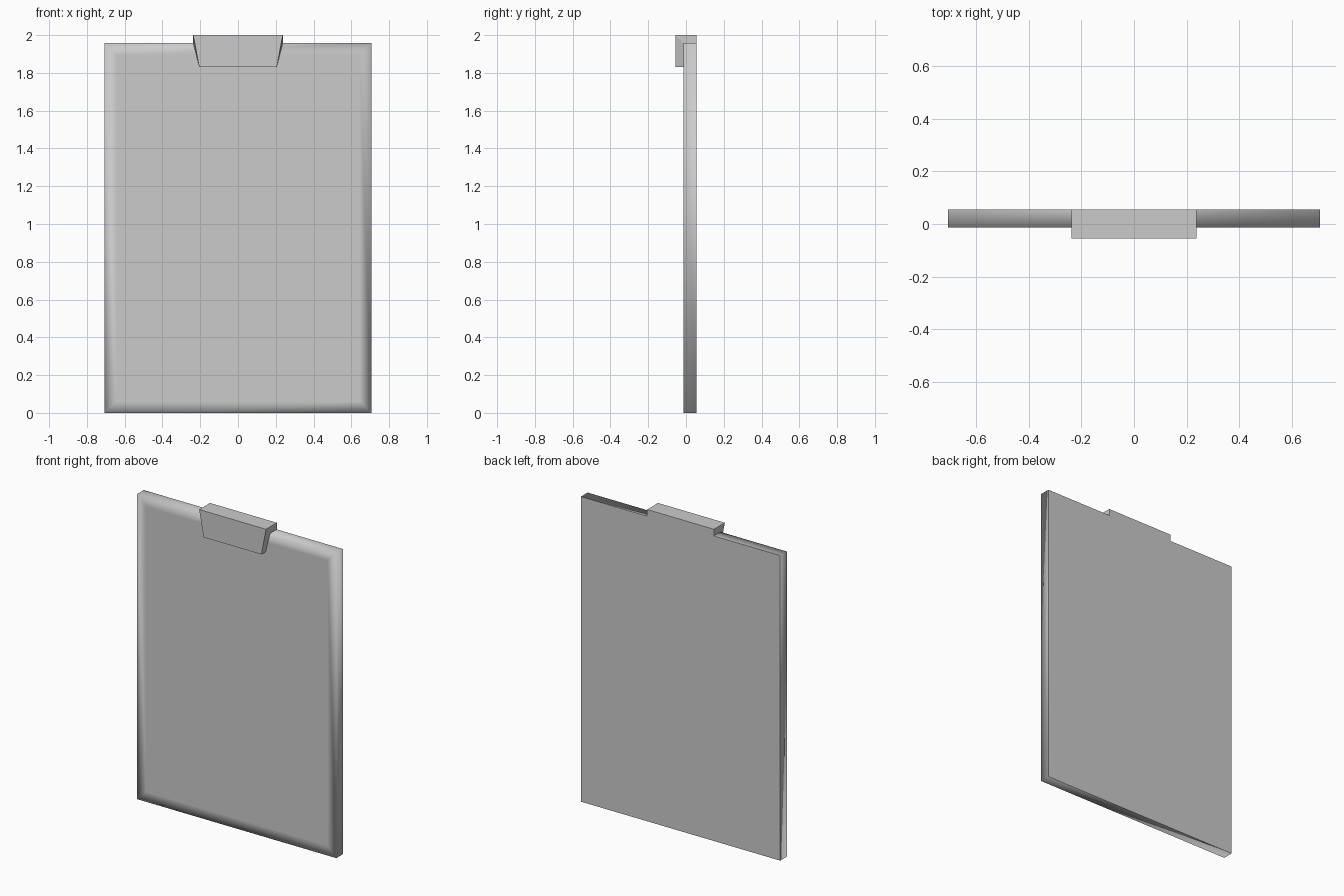
import bpy
import bmesh

cube = bpy.data.objects.get("Cube")
if cube:
    bpy.data.objects.remove(cube, do_unlink=True)

# Overall sizes
HALF_W, BOARD_TOP = 0.707, 1.957
FRONT, BACK = -0.013, 0.055
RIM = 0.09

grey = bpy.data.materials.new("light grey")
grey.use_nodes = True
colour = (0.6, 0.6, 0.6, 1)
grey.diffuse_color = colour
grey.node_tree.nodes["Principled BSDF"].inputs["Base Color"].default_value = colour


def add_object(name, bm):
    bmesh.ops.recalc_face_normals(bm, faces=bm.faces)
    mesh = bpy.data.meshes.new(name)
    bm.to_mesh(mesh)
    bm.free()
    mesh.materials.append(grey)
    obj = bpy.data.objects.new(name, mesh)
    bpy.context.collection.objects.link(obj)
    return obj


# Board: a slab with a softly shaded front rim and a crisp flat back
bm = bmesh.new()
bmesh.ops.create_cube(bm, size=1)
for v in bm.verts:
    v.co = (HALF_W if v.co.x > 0 else -HALF_W,
            BACK if v.co.y > 0 else FRONT,
            BOARD_TOP if v.co.z > 0 else 0)
bm.normal_update()
front_face = min(bm.faces, key=lambda f: f.normal.y)
bmesh.ops.inset_region(bm, faces=[front_face], thickness=RIM)
for f in bm.faces:
    f.smooth = True
for e in bm.edges:
    e.smooth = not all(v.co.y > 0 for v in e.verts)
add_object("board", bm)

# Clip: a hooked block over the top edge, narrowing downwards
TOP, LIP = 2.0, 1.83
WIDE, NARROW = 0.237, 0.205
profile = [(-0.055, TOP), (-0.055, LIP), (FRONT, LIP),
           (FRONT, BOARD_TOP), (BACK, BOARD_TOP), (BACK, TOP)]
bm = bmesh.new()
sides = []
for s in (-1, 1):
    side = [bm.verts.new((s * (NARROW if z == LIP else WIDE), y, z))
            for y, z in profile]
    # Tapered front cheek and upright cheek above the board
    bm.faces.new(side[:4])
    bm.faces.new([side[0]] + side[3:])
    sides.append(side)
left, right = sides
for i in range(len(profile)):
    j = (i + 1) % len(profile)
    bm.faces.new((left[i], left[j], right[j], right[i]))
add_object("clip", bm)
